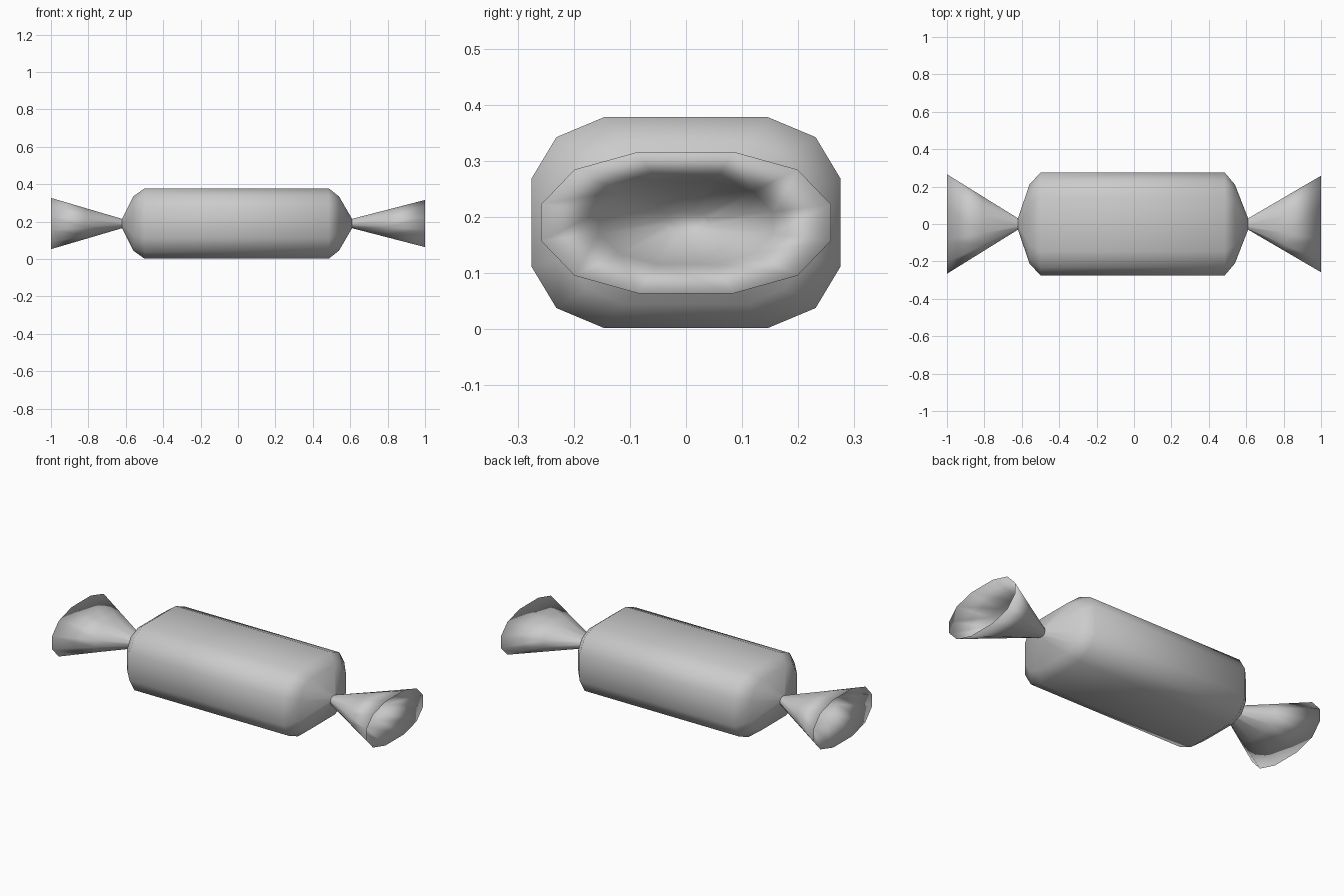
import bpy
import bmesh

default = bpy.data.objects.get("Cube")
if default:
    bpy.data.objects.remove(default, do_unlink=True)

CENTRE_Z = 0.19

wrap = bpy.data.materials.new("wrapper grey")
wrap.use_nodes = True
GREY = (0.6, 0.6, 0.6, 1)
wrap.diffuse_color = GREY
wrap.node_tree.nodes["Principled BSDF"].inputs["Base Color"].default_value = GREY


def four_way(corner):
    """Mirror three unit corner points into a twelve-sided outline."""
    right = corner + [(y, -z) for y, z in reversed(corner)]
    return right + [(-y, -z) for y, z in right]


BOX = four_way([(0.53, 1.0), (0.84, 0.81), (1.0, 0.42)])
OVAL = four_way([(0.33, 1.0), (0.77, 0.75), (1.0, 0.26)])


def loft(name, rings, close_end=False):
    """Skin rings given as (x, half width, half height, outline)."""
    bm = bmesh.new()
    loops = [[bm.verts.new((x, y * hy, CENTRE_Z + z * hz)) for y, z in outline]
             for x, hy, hz, outline in rings]
    for a, b in zip(loops, loops[1:]):
        for i in range(len(a)):
            j = (i + 1) % len(a)
            bm.faces.new((a[i], a[j], b[j], b[i]))
    if close_end:
        bm.faces.new(loops[-1])
    bmesh.ops.recalc_face_normals(bm, faces=bm.faces)
    mesh = bpy.data.meshes.new(name)
    bm.to_mesh(mesh)
    bm.free()
    mesh.materials.append(wrap)
    mesh.shade_smooth()
    obj = bpy.data.objects.new(name, mesh)
    bpy.context.collection.objects.link(obj)
    return obj


# Wrapped body, tapering to a pinched neck at both ends
loft("body", [
    (-0.62, 0.03, 0.025, OVAL),
    (-0.56, 0.21, 0.145, BOX),
    (-0.50, 0.275, 0.188, BOX),
    (0.485, 0.275, 0.188, BOX),
    (0.54, 0.21, 0.145, BOX),
    (0.61, 0.03, 0.025, OVAL),
])


# Flared twists: outer cone, thin rim, hollow inner cone
def twist(name, neck, tip, half_y, half_z):
    def at(t, inset=0.0):
        return (neck + (tip - neck) * t,
                0.03 + (half_y - 0.03) * t - inset,
                0.025 + (half_z - 0.025) * t - inset, OVAL)
    loft(name, [at(0), at(0.5), at(1), at(0.6, 0.012), at(0.1, 0.015)],
         close_end=True)


twist("left_twist", 0.61, 1.0, 0.258, 0.126)
twist("right_twist", -0.62, -1.0, 0.266, 0.137)
